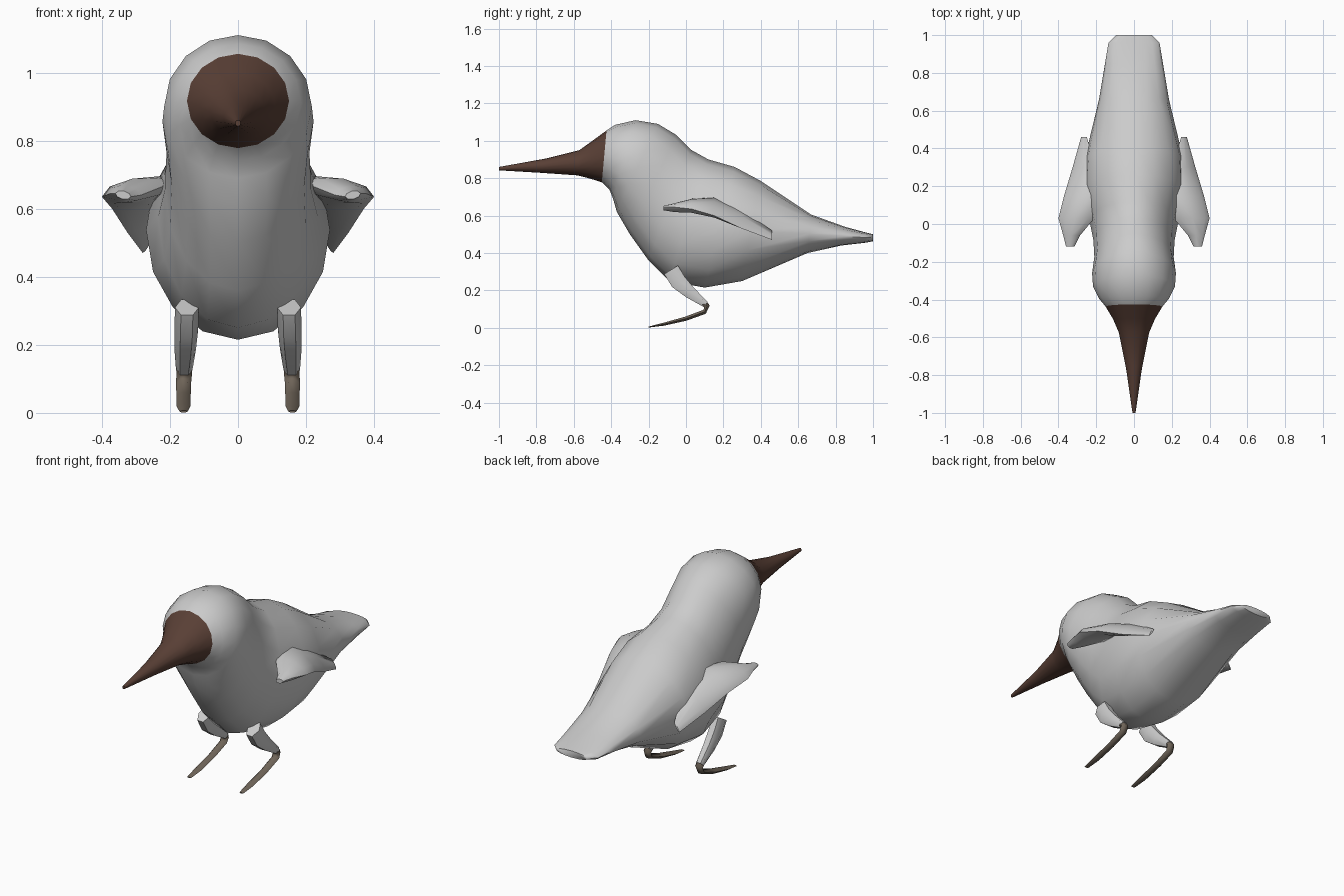
import bpy, bmesh, math
from mathutils import Vector

if "Cube" in bpy.data.objects:
    bpy.data.objects.remove(bpy.data.objects["Cube"])


def ring(centre, side, up, n):
    """Elliptical cross-section spanned by two half-axis vectors."""
    offset = math.pi / n if n == 4 else 0
    k = math.sqrt(2) if n == 4 else 1
    return [centre + side * (k * math.cos(a)) + up * (k * math.sin(a))
            for a in (2 * math.pi * i / n + offset for i in range(n))]


def loft(name, rings, colour=None, mirror=False, caps=(True, True), angle=60):
    """Skin a list of rings into one smooth-shaded object."""
    bm = bmesh.new()
    vs = [[bm.verts.new(p) for p in r] for r in rings]
    n = len(rings[0])
    for a, b in zip(vs, vs[1:]):
        for i in range(n):
            j = (i + 1) % n
            bm.faces.new((a[i], a[j], b[j], b[i]))
    if caps[0]:
        bm.faces.new(vs[0][::-1])
    if caps[1]:
        bm.faces.new(vs[-1])
    bmesh.ops.recalc_face_normals(bm, faces=bm.faces)
    mesh = bpy.data.meshes.new(name)
    bm.to_mesh(mesh)
    bm.free()
    obj = bpy.data.objects.new(name, mesh)
    bpy.context.collection.objects.link(obj)
    if colour:
        mat = bpy.data.materials.new(name + "_colour")
        mat.diffuse_color = (*colour, 1)
        mat.use_nodes = True
        mat.node_tree.nodes["Principled BSDF"].inputs["Base Color"].default_value = mat.diffuse_color
        mesh.materials.append(mat)
    if mirror:
        obj.modifiers.new("Mirror", 'MIRROR')
    bpy.ops.object.select_all(action='DESELECT')
    obj.select_set(True)
    bpy.context.view_layer.objects.active = obj
    bpy.ops.object.shade_smooth_by_angle(angle=math.radians(angle))
    return obj


def body_ring(yt, zt, yb, zb, w):
    """Slanted section given its top point, bottom point and half width."""
    top, bottom = Vector((0, yt, zt)), Vector((0, yb, zb))
    return ring((top + bottom) / 2, Vector((w, 0, 0)), (top - bottom) / 2, 16)


def wing_ring(y, xi, zi, xo, zo, t):
    """Flat section given inner edge, outer edge and half thickness."""
    a, b = Vector((xi, y, zi)), Vector((xo, y, zo))
    half = (b - a) / 2
    up = Vector((-half.z, 0, half.x)).normalized() * t
    return ring((a + b) / 2, half, up, 8)


def limb(points, n):
    """Rings along a path in the yz plane: x, y, z, half width, half thickness."""
    out = []
    pos = [Vector(p[:3]) for p in points]
    for i, p in enumerate(points):
        d = pos[min(i + 1, len(pos) - 1)] - pos[max(i - 1, 0)]
        up = Vector((0, -d.z, d.y)).normalized() * p[4]
        out.append(ring(pos[i], Vector((p[3], 0, 0)), up, n))
    return out


# Beak and face mask
face_edge = (-.425, 1.055, -.45, .778, .15)
loft("beak", [body_ring(*s) for s in (
    (-1, .86, -1, .842, .008), (-.75, .905, -.78, .829, .042),
    (-.57, .95, -.58, .815, .08), (-.5, 1.0, -.51, .797, .11),
    face_edge)], (.10, .05, .036), caps=(True, False))

# Head, body and tail in one skin
loft("body", [body_ring(*s) for s in (
    face_edge, (-.38, 1.085, -.41, .74, .185),
    (-.27, 1.11, -.39, .69, .217), (-.15, 1.09, -.37, .62, .222),
    (-.05, 1.03, -.30, .50, .21), (.03, .95, -.20, .36, .215),
    (.12, .90, -.09, .25, .235), (.26, .86, .10, .215, .27),
    (.40, .785, .30, .25, .26), (.67, .605, .65, .40, .185),
    (.85, .54, .83, .44, .155), (.96, .51, .96, .455, .135),
    (1.0, .50, 1.0, .463, .095))], caps=(False, True))

# Small folded wings
loft("wings", [wing_ring(*s) for s in (
    (-.12, .315, .635, .36, .645, .012), (-.06, .285, .64, .375, .645, .024),
    (.03, .21, .67, .40, .635, .036), (.15, .19, .685, .37, .60, .036),
    (.30, .20, .63, .325, .53, .022), (.46, .25, .52, .28, .47, .005))],
    mirror=True)

# Thighs slanting backwards
loft("thighs", limb((
    (.15, -.08, .31, .035, .05), (.152, -.04, .245, .035, .05),
    (.155, .02, .19, .032, .038), (.158, .105, .125, .024, .02)), 6),
    mirror=True)

# Ankles and long feet pointing forwards
loft("feet", limb((
    (.158, .08, .145, .024, .024), (.158, .112, .115, .023, .018),
    (.16, .10, .086, .022, .014), (.16, .0, .049, .021, .013),
    (.16, -.12, .019, .02, .009), (.16, -.2, .004, .012, .003)), 6),
    (.16, .13, .10), mirror=True)
